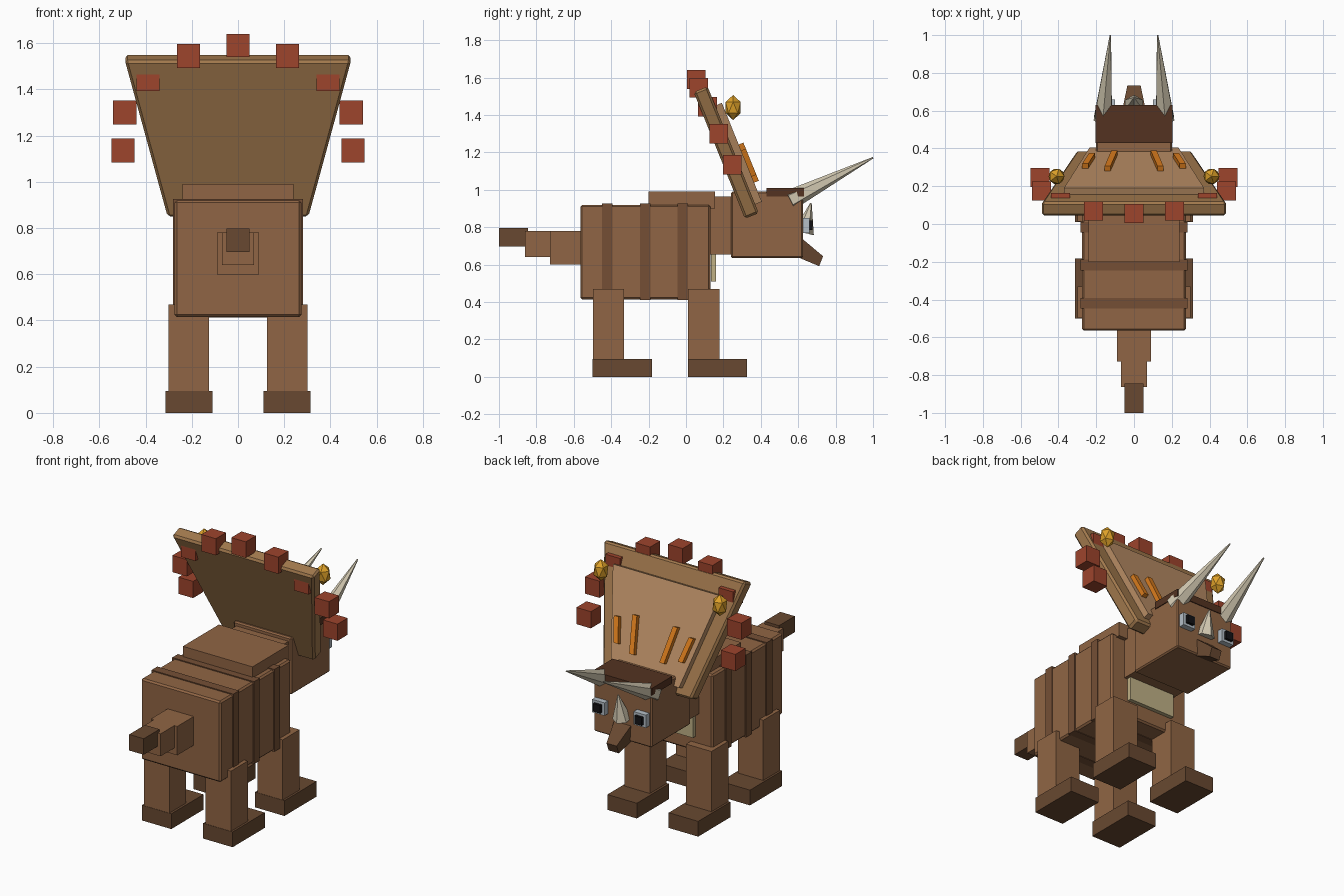
import bpy, bmesh, math
from mathutils import Vector, Matrix

if "Cube" in bpy.data.objects:
    bpy.data.objects.remove(bpy.data.objects["Cube"])


def mat(name, r, g, b):
    m = bpy.data.materials.new(name)
    m.diffuse_color = [(c / 255) ** 2.2 for c in (r, g, b)] + [1]
    m.use_nodes = True
    m.node_tree.nodes["Principled BSDF"].inputs["Base Color"].default_value = m.diffuse_color
    return m


HIDE = mat("hide", 143, 101, 70)
BAND = mat("band", 116, 80, 56)
DARK = mat("dark", 104, 74, 52)
BROW = mat("brow", 84, 54, 38)
FRILL = mat("frill", 160, 120, 78)
PANEL = mat("panel", 186, 142, 102)
RED = mat("red", 156, 70, 48)
ORANGE = mat("orange", 220, 125, 35)
GOLD = mat("gold", 222, 160, 45)
BONE = mat("bone", 212, 202, 178)
THROAT = mat("throat", 190, 175, 132)
EYE = mat("eye_grey", 180, 190, 198)
PUPIL = mat("pupil", 25, 25, 28)


def finish(name, bm, material, bevel=0):
    bmesh.ops.recalc_face_normals(bm, faces=bm.faces)
    me = bpy.data.meshes.new(name)
    bm.to_mesh(me)
    bm.free()
    me.materials.append(material)
    ob = bpy.data.objects.new(name, me)
    bpy.context.collection.objects.link(ob)
    if bevel:
        mod = ob.modifiers.new("bevel", "BEVEL")
        mod.width = bevel
        mod.segments = 1
    return ob


def box(name, x, y, z, material, bevel=0):
    """Box from (min, max) ranges."""
    bm = bmesh.new()
    bmesh.ops.create_cube(bm, size=1)
    for v in bm.verts:
        v.co = [(a + b) / 2 + c * (b - a) for c, (a, b) in zip(v.co, (x, y, z))]
    return finish(name, bm, material, bevel)


def cone(name, base, tip, r, sides, material, r2=0.004):
    base, tip = Vector(base), Vector(tip)
    d = tip - base
    bm = bmesh.new()
    rot = d.to_track_quat('Z', 'Y').to_matrix().to_4x4()
    bmesh.ops.create_cone(bm, cap_ends=True, segments=sides, radius1=r, radius2=r2,
                          depth=d.length, matrix=Matrix.Translation((base + tip) / 2) @ rot)
    return finish(name, bm, material)


def prism(name, outline, w0, w1, material, frame, bevel=0):
    """Outline (u, v) extruded from w0 to w1 along the frame's y axis."""
    bm = bmesh.new()
    f = bm.faces.new([bm.verts.new((u, w0, v)) for u, v in outline])
    ext = bmesh.ops.extrude_face_region(bm, geom=[f])["geom"]
    bmesh.ops.translate(bm, vec=(0, w1 - w0, 0),
                        verts=[g for g in ext if isinstance(g, bmesh.types.BMVert)])
    bmesh.ops.transform(bm, matrix=frame, verts=bm.verts)
    return finish(name, bm, material, bevel)


# Body, back hump and hide bands
box("body", (-.275, .275), (-.565, .13), (.415, .92), HIDE, .01)
box("shoulder_hump", (-.24, .24), (-.2, .155), (.9, .99), HIDE)
for i, y in enumerate((-.42, -.217, -.017)):
    box(f"body_band_{i}", (-.282, .282), (y - .028, y + .028), (.412, .926), BAND)

# Tail
box("tail_base", (-.09, .09), (-.727, -.56), (.6, .78), HIDE)
box("tail_middle", (-.07, .07), (-.862, -.72), (.64, .78), HIDE)
box("tail_tip", (-.05, .05), (-1, -.845), (.697, .797), DARK)

# Neck and head
box("neck", (-.18, .18), (.1, .26), (.655, .965), HIDE)
box("throat_plate", (-.16, .16), (.135, .16), (.51, .67), THROAT)
box("head", (-.2, .2), (.24, .625), (.635, .99), HIDE, .008)
box("brow", (-.205, .205), (.43, .63), (.965, 1.01), BROW)

# Beak: tapered block pointing down and forward
bm = bmesh.new()
rings = [[(s * .065, .59, .765), (s * .065, .55, .66)] for s in (-1, 1)]
tips = [[(s * .035, .733, .645), (s * .035, .712, .592)] for s in (-1, 1)]
for p in sum(rings + tips, []):
    bm.verts.new(p)
bmesh.ops.convex_hull(bm, input=bm.verts)
finish("beak", bm, DARK)

# Nose horn
cone("nose_horn", (0, .63, .77), (0, .668, .93), .055, 6, BONE)

# Frill frame: leans back from the neck
A = math.atan2(.274, .677)
frame = Matrix.Translation((0, .352, .861)) @ Matrix.Rotation(A, 4, 'X')
prism("frill", [(-.305, 0), (.305, 0), (.49, .73), (-.49, .73)], -.04, .04, FRILL, frame, .012)
prism("frill_panel", [(-.235, .05), (.235, .05), (.37, .62), (-.37, .62)],
      .03, .078, PANEL, frame)

# Frill studs along the top centre
box("frill_stud_top", (-.05, .05), (.005, .105), (1.54, 1.64), RED)

for s, side in ((-1, "left"), (1, "right")):
    def mir(a, b):
        return (min(s * a, s * b), max(s * a, s * b))

    # Legs and feet
    for y, which in ((-.5, "back"), (.01, "front")):
        box(f"{which}_leg_{side}", mir(.125, .3), (y + .002, y + .168), (.05, .47), HIDE)
        box(f"{which}_foot_{side}", mir(.11, .313), (y, y + .317), (0, .095), DARK)
    # Eyes
    box(f"eye_{side}", mir(.1, .185), (.61, .66), (.77, .85), EYE)
    box(f"pupil_{side}", mir(.118, .168), (.64, .677), (.785, .835), PUPIL)
    # Brow horns
    cone(f"brow_horn_{side}", (s * .165, .555, .945), (s * .125, 1, 1.172), .055, 6, BONE)
    # Edge studs
    for i, (x, y, z) in enumerate(((.215, .068, 1.545), (.39, .115, 1.445),
                                   (.49, .175, 1.3), (.498, .247, 1.135))):
        box(f"frill_stud_{side}_{i}", mir(x - .05, x + .05),
            (y - .05, y + .05), (z - .052, z + .052), RED)
    # Orange stripes fanning outward
    for i, (u, h, lean) in enumerate(((.122, .11, .018), (.24, .075, .018))):
        quad = [(s * (u - lean - .016), .27 - h), (s * (u - lean + .016), .27 - h),
                (s * (u + lean + .016), .27 + h), (s * (u + lean - .016), .27 + h)]
        prism(f"stripe_{side}_{i}", quad, .06, .105, ORANGE, frame)
    # Gold beads
    bm = bmesh.new()
    bmesh.ops.create_icosphere(bm, subdivisions=1, radius=1,
                               matrix=Matrix.Translation((s * .41, .252, 1.44))
                               @ Matrix.Diagonal((.047, .047, .067, 1)))
    finish(f"gold_bead_{side}", bm, GOLD)
